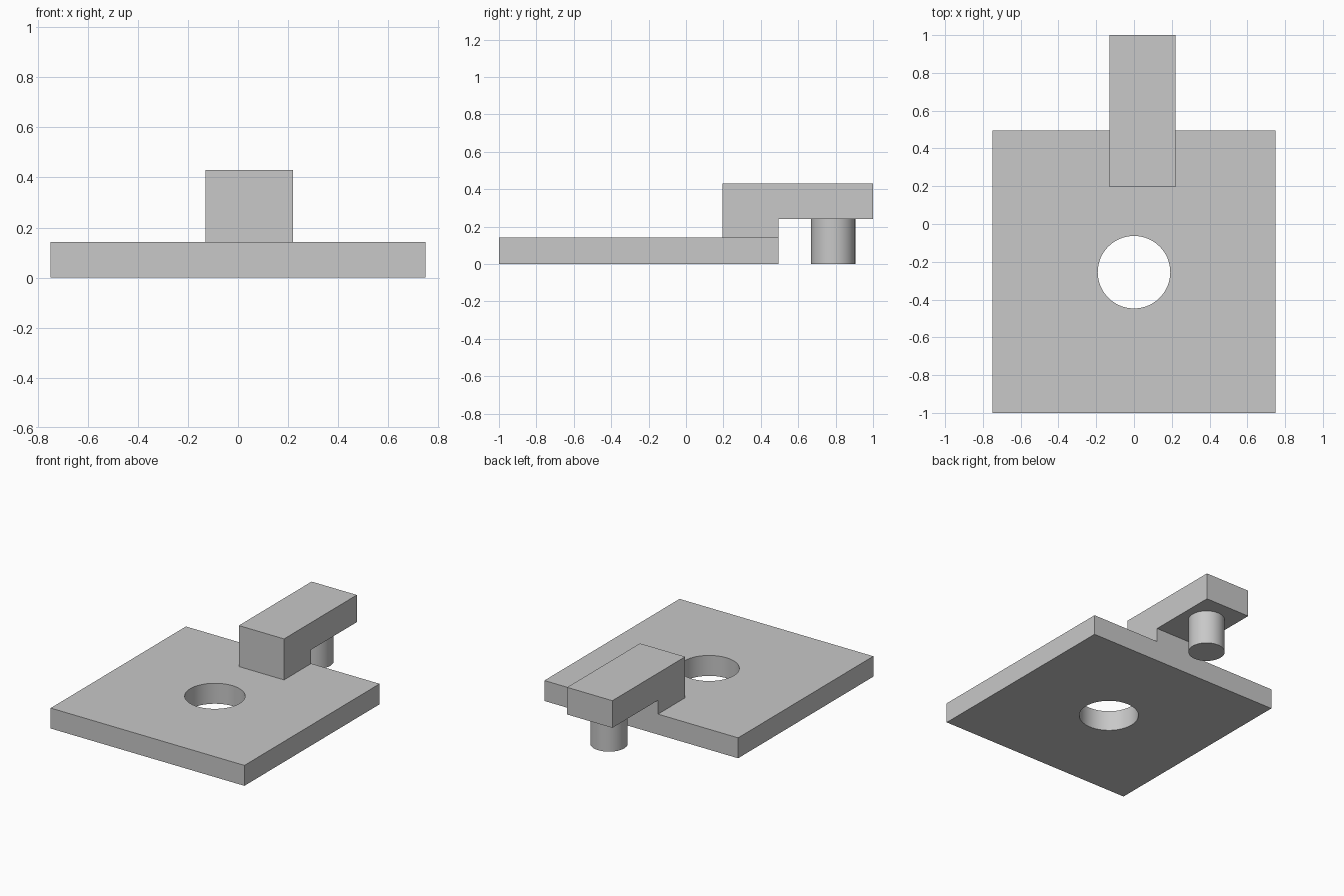
import bpy
import bmesh
from math import radians

cube = bpy.data.objects.get("Cube")
if cube:
    bpy.data.objects.remove(cube, do_unlink=True)

# Single grey material
GREY = (0.58, 0.58, 0.58, 1)
grey = bpy.data.materials.new("plain_grey")
grey.use_nodes = True
grey.diffuse_color = GREY
grey.node_tree.nodes["Principled BSDF"].inputs["Base Color"].default_value = GREY

PLATE_TOP = 0.143
ARM_X = 0.045


def prism(name, profile, direction):
    """Extrude a closed planar profile along a direction."""
    bm = bmesh.new()
    face = bm.faces.new([bm.verts.new(p) for p in profile])
    grown = bmesh.ops.extrude_face_region(bm, geom=[face], use_keep_orig=True)["geom"]
    verts = [g for g in grown if isinstance(g, bmesh.types.BMVert)]
    bmesh.ops.translate(bm, verts=verts, vec=direction)
    bmesh.ops.recalc_face_normals(bm, faces=bm.faces)
    mesh = bpy.data.meshes.new(name)
    bm.to_mesh(mesh)
    bm.free()
    mesh.materials.append(grey)
    obj = bpy.data.objects.new(name, mesh)
    bpy.context.collection.objects.link(obj)
    return obj


def cylinder(name, x, y, radius, bottom, top):
    bpy.ops.mesh.primitive_cylinder_add(
        vertices=64, radius=radius, depth=top - bottom,
        location=(x, y, (bottom + top) / 2))
    obj = bpy.context.object
    obj.name = name
    obj.data.materials.append(grey)
    return obj


def smooth(obj):
    bpy.ops.object.select_all(action="DESELECT")
    obj.select_set(True)
    bpy.context.view_layer.objects.active = obj
    bpy.ops.object.shade_smooth_by_angle(angle=radians(30))


# Square base plate with a round through hole
plate = prism("base_plate",
              [(-0.75, -1, 0), (0.75, -1, 0), (0.75, 0.495, 0), (-0.75, 0.495, 0)],
              (0, 0, PLATE_TOP))
cutter = cylinder("hole_cutter", 0, -0.255, 0.192, -0.1, 0.3)
cutter.hide_render = True
cut = plate.modifiers.new("hole", "BOOLEAN")
cut.operation = "DIFFERENCE"
cut.solver = "EXACT"
cut.object = cutter
bpy.context.view_layer.objects.active = plate
bpy.ops.object.modifier_apply(modifier=cut.name)
bpy.data.objects.remove(cutter, do_unlink=True)
smooth(plate)

# Stepped arm that overhangs the back edge
steps = [(0.195, PLATE_TOP), (0.495, PLATE_TOP), (0.495, 0.24),
         (1, 0.24), (1, 0.43), (0.195, 0.43)]
prism("overhanging_arm", [(ARM_X - 0.175, y, z) for y, z in steps], (0.35, 0, 0))

# Round pin hanging from the arm
smooth(cylinder("hanging_pin", ARM_X, 0.787, 0.118, 0, 0.24))
